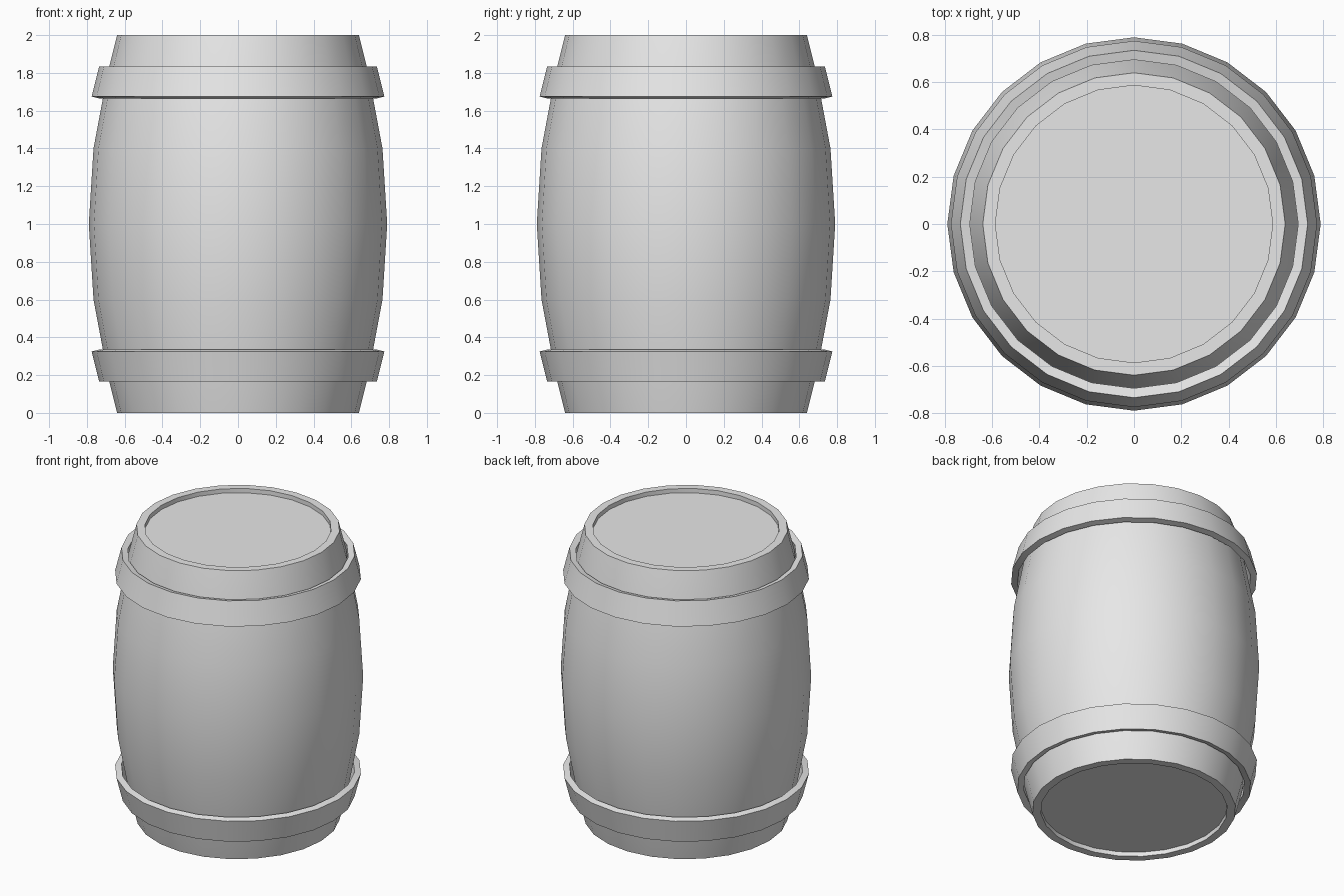
import bpy
import math

SIDES = 24

default_cube = bpy.data.objects.get("Cube")
if default_cube:
    bpy.data.objects.remove(default_cube, do_unlink=True)

grey = bpy.data.materials.new("light_grey")
grey.use_nodes = True
grey.diffuse_color = (0.8, 0.8, 0.8, 1)
grey.node_tree.nodes["Principled BSDF"].inputs["Base Color"].default_value = grey.diffuse_color


def lathe(name, profile, closed):
    """Spin (radius, z) points, listed bottom to top on the outside, about z.
    A closed profile makes a ring; an open one is capped at both ends."""
    verts = []
    for radius, z in profile:
        for i in range(SIDES):
            angle = math.tau * i / SIDES
            verts.append((radius * math.cos(angle), radius * math.sin(angle), z))
    faces = []
    count = len(profile)
    for row in range(count if closed else count - 1):
        low, high = row * SIDES, (row + 1) % count * SIDES
        for i in range(SIDES):
            j = (i + 1) % SIDES
            faces.append((low + i, low + j, high + j, high + i))
    if not closed:
        faces.append(tuple(reversed(range(SIDES))))
        faces.append(tuple(range((count - 1) * SIDES, count * SIDES)))
    mesh = bpy.data.meshes.new(name)
    mesh.from_pydata(verts, [], faces)
    mesh.materials.append(grey)
    obj = bpy.data.objects.new(name, mesh)
    bpy.context.collection.objects.link(obj)
    bpy.ops.object.select_all(action="DESELECT")
    obj.select_set(True)
    bpy.context.view_layer.objects.active = obj
    bpy.ops.object.shade_smooth_by_angle(angle=math.radians(30))
    return obj


def flipped(profile):
    """Mirror a profile top to bottom, keeping its winding."""
    return [(radius, 2 - z) for radius, z in reversed(profile)]


# Bulging body with a rim and a recessed lid at each end
upper = [(0.765, 1.4), (0.69, 1.8), (0.64, 2.0), (0.587, 2.0), (0.587, 1.97)]
lathe("barrel_body", flipped(upper) + [(0.79, 1.0)] + upper, closed=False)

# Tilted hoops standing slightly off the body
hoop = [(0.775, 1.675), (0.735, 1.835), (0.695, 1.825), (0.735, 1.665)]
lathe("upper_hoop", hoop, closed=True)
lathe("lower_hoop", flipped(hoop), closed=True)
